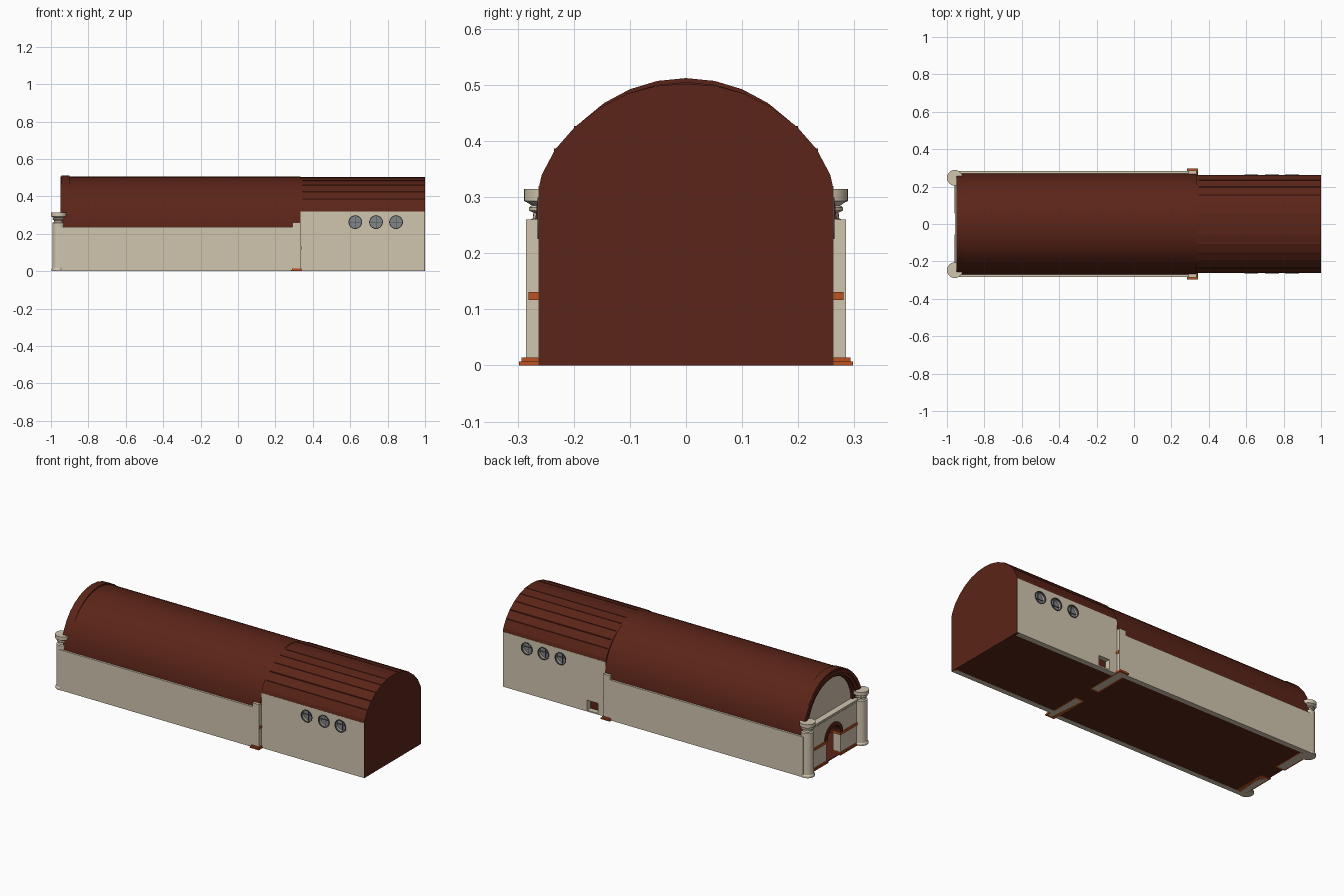
import bpy, bmesh, math
from mathutils import Vector, Matrix

if "Cube" in bpy.data.objects:
    bpy.data.objects.remove(bpy.data.objects["Cube"])


def material(name, rgb):
    m = bpy.data.materials.new(name)
    m.diffuse_color = (*rgb, 1)
    m.use_nodes = True
    m.node_tree.nodes["Principled BSDF"].inputs["Base Color"].default_value = m.diffuse_color
    return m


CREAM = material("cream_stone", (0.64, 0.56, 0.43))
BROWN = material("brown_roof", (0.105, 0.018, 0.009))
ORANGE = material("orange_trim", (0.50, 0.085, 0.015))
STEEL = material("dark_frame", (0.07, 0.07, 0.075))
GLASS = material("grey_glass", (0.22, 0.24, 0.25))


def finish(name, bm, mat, smooth=False):
    bmesh.ops.recalc_face_normals(bm, faces=bm.faces)
    me = bpy.data.meshes.new(name)
    bm.to_mesh(me)
    bm.free()
    ob = bpy.data.objects.new(name, me)
    bpy.context.collection.objects.link(ob)
    me.materials.append(mat)
    if smooth:
        bpy.ops.object.select_all(action='DESELECT')
        ob.select_set(True)
        bpy.context.view_layer.objects.active = ob
        bpy.ops.object.shade_smooth_by_angle(angle=math.radians(30))
    return ob


def extrude(name, yz, x0, x1, mat, smooth=False):
    """Solid with a y-z profile running along x."""
    bm = bmesh.new()
    f = bm.faces.new([bm.verts.new((x0, y, z)) for y, z in yz])
    r = bmesh.ops.extrude_face_region(bm, geom=[f])
    bmesh.ops.translate(bm, vec=(x1 - x0, 0, 0),
                        verts=[v for v in r['geom'] if isinstance(v, bmesh.types.BMVert)])
    return finish(name, bm, mat, smooth)


def box(name, x0, x1, y0, y1, z0, z1, mat):
    y0, y1 = sorted((y0, y1))
    return extrude(name, [(y0, z0), (y1, z0), (y1, z1), (y0, z1)], x0, x1, mat)


def arc(r, cz, n=16, a0=0.0):
    """Points over the top of a circle, from +y to -y."""
    return [(r * math.cos(a0 + (math.pi - 2 * a0) * i / n),
             cz + r * math.sin(a0 + (math.pi - 2 * a0) * i / n)) for i in range(n + 1)]


def ring(r0, r1, cz, n=16):
    return arc(r1, cz, n) + arc(r0, cz, n)[::-1]


def disc(name, x, y, z, r, depth, mat, n=24):
    """Round plate facing y."""
    bm = bmesh.new()
    bmesh.ops.create_cone(bm, cap_ends=True, segments=n, radius1=r, radius2=r, depth=depth,
                          matrix=Matrix.Translation((x, y, z)) @ Matrix.Rotation(math.pi / 2, 4, 'X'))
    return finish(name, bm, mat)


def lathe(name, x, y, rz, mat, n=24):
    bm = bmesh.new()
    vs = [bm.verts.new((r, 0, z)) for r, z in rz]
    es = [bm.edges.new(p) for p in zip(vs, vs[1:])]
    bmesh.ops.spin(bm, geom=vs + es, cent=(0, 0, 0), axis=(0, 0, 1), angle=2 * math.pi,
                   steps=n, use_merge=True)
    bmesh.ops.remove_doubles(bm, verts=bm.verts, dist=1e-5)
    bmesh.ops.translate(bm, verts=bm.verts, vec=(x, y, 0))
    return finish(name, bm, mat, True)


def cut(ob, cutter):
    m = ob.modifiers.new("opening", 'BOOLEAN')
    m.operation, m.object, m.solver = 'DIFFERENCE', cutter, 'EXACT'
    cutter.hide_render = True
    bpy.context.view_layer.objects.active = ob
    bpy.ops.object.modifier_apply(modifier=m.name)
    bpy.data.objects.remove(cutter)


def portal(name, x0, x1, w, h, base_w, band_w):
    """Wall with an arched doorway, orange plinths and impost bands."""
    r, spring = 0.065, 0.13
    opening = [(r, 0)] + arc(r, spring, 12) + [(-r, 0)]
    extrude(name + "_wall", [(w, h), (w, 0)] + opening + [(-w, 0), (-w, h)], x0, x1, CREAM)
    extrude(name + "_archivolt", ring(r - 0.003, r + 0.018, spring, 12), x0 - 0.006, x1 + 0.003, BROWN)
    for s in (1, -1):
        box(name + "_plinth_low", x0 - 0.008, x1 + 0.008, s * 0.055, s * base_w, 0, 0.007, ORANGE)
        box(name + "_plinth_top", x0 - 0.004, x1 + 0.004, s * 0.059, s * (base_w - 0.005), 0.007, 0.014, ORANGE)
        box(name + "_impost", x0 - 0.006, x1 + 0.004, s * 0.058, s * band_w, 0.117, 0.131, ORANGE)


# floor
box("floor", -0.95, 1, -0.262, 0.262, 0.001, 0.006, BROWN)

# front hall
extrude("front_roof", ring(0.25, 0.271, 0.234), -0.95, 0.335, BROWN, True)
extrude("dividing_gable", arc(0.26, 0.234), 0.322, 0.334, BROWN)
portal("front_portal", -0.952, -0.905, 0.25, 0.265, 0.25, 0.235)
portal("rear_portal", 0.292, 0.335, 0.285, 0.26, 0.298, 0.281)
extrude("gable_rim", ring(0.222, 0.262, 0.25), -0.945, -0.90, BROWN, True)
extrude("gable_rim_inner", ring(0.203, 0.225, 0.262), -0.935, -0.90, BROWN, True)
extrude("gable_panel", arc(0.21, 0.262, 20), -0.922, -0.91, CREAM)
box("facade_cornice", -0.958, -0.92, -0.23, 0.23, 0.257, 0.267, CREAM)
for i in range(21):
    y = -0.2 + 0.02 * i
    box("dentil", -0.956, -0.95, y - 0.004, y + 0.004, 0.248, 0.255, CREAM)

COLUMN = [(0, 0), (0.039, 0), (0.039, 0.010), (0.035, 0.016), (0.034, 0.235), (0.034, 0.258),
          (0.026, 0.262), (0.025, 0.272), (0.033, 0.276), (0.033, 0.281), (0.028, 0.285),
          (0.037, 0.291), (0.042, 0.293), (0.042, 0.314), (0, 0.314)]
for s in (1, -1):
    box("front_side_wall", -0.955, 0.292, s * 0.253, s * 0.283, 0, 0.235, CREAM)
    box("hall_lining", -0.905, 0.292, s * 0.248, s * 0.253, 0.006, 0.25, BROWN)
    lathe("corner_column", -0.958, s * 0.247, COLUMN, CREAM)

# rear hall
half = [(0.262, 0.318), (0.257, 0.34), (0.233, 0.385), (0.198, 0.425), (0.154, 0.459),
        (0.105, 0.484), (0.054, 0.498)]
outer = half + [(0, 0.502)] + [(-y, z) for y, z in half[::-1]]
inner = [(y * 0.93, 0.3 + (z - 0.3) * 0.92) for y, z in outer]
extrude("rear_roof", outer + inner[::-1], 0.335, 1, BROWN)
extrude("rear_end_wall", [(0.262, 0)] + outer + [(-0.262, 0)], 0.985, 1, BROWN)

# roof seams
for y, z in half[2:]:
    for s in (1, -1):
        box("roof_seam", 0.345, 0.998, s * (y - 0.002), s * (y + 0.002), z - 0.004, z + 0.0015, BROWN)

# rear side walls with round windows
for s in (1, -1):
    wall = box("rear_side_wall", 0.335, 0.998, s * 0.232, s * 0.2625, 0, 0.32, CREAM)
    for x in (0.627, 0.738, 0.845):
        cut(wall, disc("window_cutter", x, s * 0.25, 0.262, 0.034, 0.1, CREAM))
        disc("window_glass", x, s * 0.240, 0.262, 0.035, 0.004, GLASS)
        frame = disc("window_frame", x, s * 0.259, 0.262, 0.037, 0.012, STEEL)
        cut(frame, disc("frame_cutter", x, s * 0.259, 0.262, 0.0325, 0.05, STEEL))
        box("window_bar_flat", x - 0.034, x + 0.034, s * 0.241, s * 0.246, 0.2605, 0.2635, STEEL)
        box("window_bar_upright", x - 0.0015, x + 0.0015, s * 0.241, s * 0.246, 0.228, 0.296, STEEL)
    if s == 1:
        # low hatch on the back side
        cut(wall, box("hatch_cutter", 0.385, 0.455, 0.2, 0.3, 0.008, 0.066, CREAM))
        box("hatch_back", 0.375, 0.465, 0.225, 0.233, 0.006, 0.075, BROWN)
